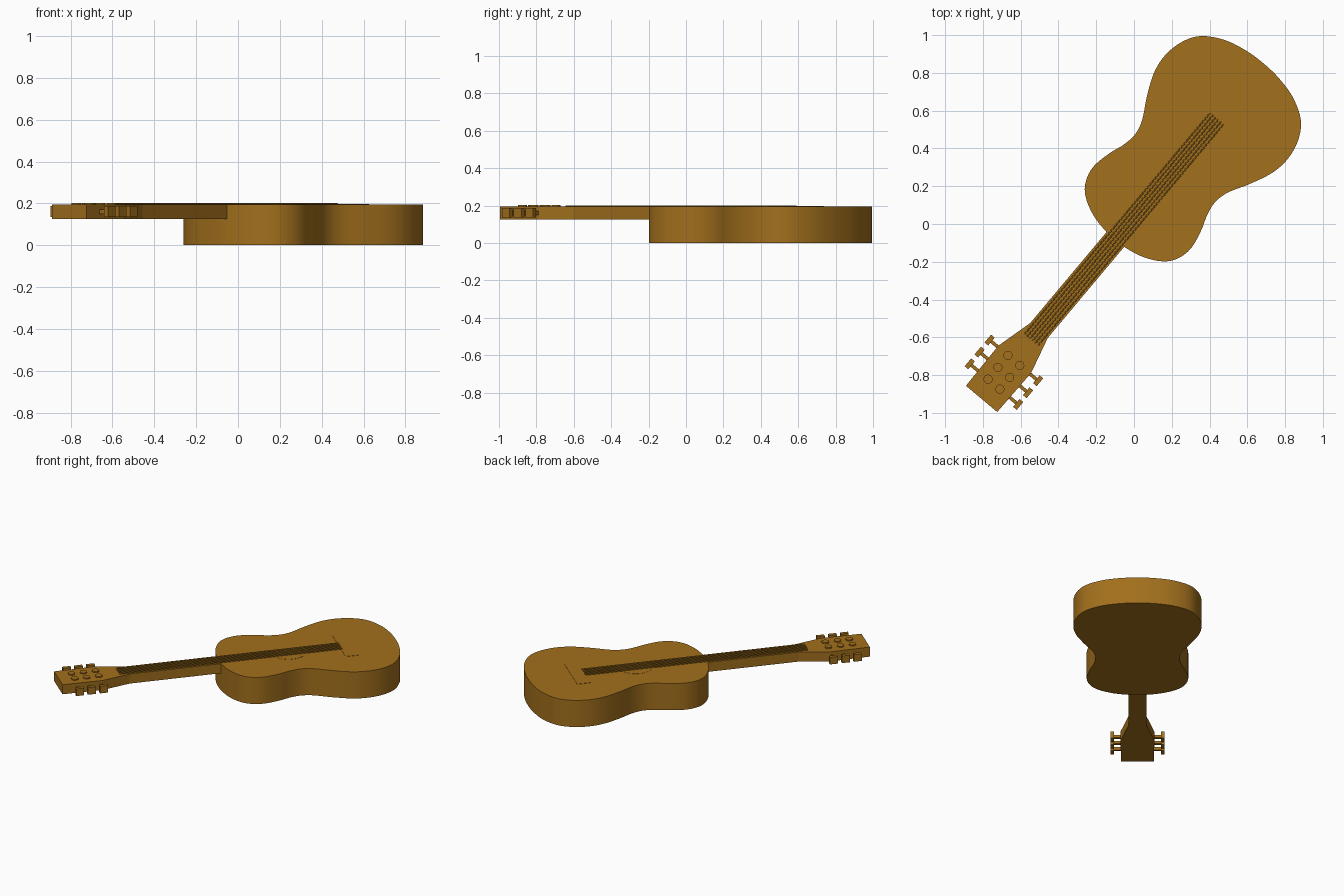
import bpy, bmesh, math
from mathutils import Matrix, Vector

if "Cube" in bpy.data.objects:
    bpy.data.objects.remove(bpy.data.objects["Cube"])

# Local frame: x runs along the strings, y across; then the whole guitar is turned 50 degrees
PLACE = Matrix.Rotation(math.radians(50), 4, 'Z') @ Matrix.Translation((0, 0.023, 0))
wood = bpy.data.materials.new("wood")
wood.diffuse_color = (0.36, 0.16, 0.012, 1)
wood.use_nodes = True
wood.node_tree.nodes["Principled BSDF"].inputs["Base Color"].default_value = wood.diffuse_color
TOP = 0.195


def finish(name, bm, smooth=False):
    bmesh.ops.recalc_face_normals(bm, faces=bm.faces)
    bm.transform(PLACE)
    me = bpy.data.meshes.new(name)
    bm.to_mesh(me)
    bm.free()
    me.materials.append(wood)
    ob = bpy.data.objects.new(name, me)
    bpy.context.collection.objects.link(ob)
    if smooth:
        bpy.ops.object.select_all(action='DESELECT')
        ob.select_set(True)
        bpy.context.view_layer.objects.active = ob
        bpy.ops.object.shade_smooth_by_angle(angle=math.radians(30))
    return ob


def prism(name, outline, z0, z1, smooth=False):
    bm = bmesh.new()
    face = bm.faces.new([bm.verts.new((x, y, z0)) for x, y in outline])
    ext = bmesh.ops.extrude_face_region(bm, geom=[face])
    verts = [g for g in ext['geom'] if isinstance(g, bmesh.types.BMVert)]
    bmesh.ops.translate(bm, vec=(0, 0, z1 - z0), verts=verts)
    return finish(name, bm, smooth)


def box(name, x0, x1, y0, y1, z0, z1):
    return prism(name, [(x0, y0), (x1, y0), (x1, y1), (x0, y1)], z0, z1)


def circle(cx, cy, r, n):
    return [(cx + r * math.cos(2 * math.pi * i / n), cy + r * math.sin(2 * math.pi * i / n))
            for i in range(n)]


def smooth_loop(pts, steps=5):
    # closed Catmull-Rom curve through the points
    p = [Vector(q) for q in pts]
    n, out = len(p), []
    for i in range(n):
        a, b, c, d = p[i - 1], p[i], p[(i + 1) % n], p[(i + 2) % n]
        for k in range(steps):
            t = k / steps
            out.append(0.5 * (2 * b + (c - a) * t + (2 * a - 5 * b + 4 * c - d) * t * t
                              + (3 * b - a - 3 * c + d) * t ** 3))
    return out


# Body: mirrored half outline
half = [(-0.125, 0.07), (-0.105, 0.165), (-0.06, 0.258), (0.0, 0.313), (0.09, 0.337),
        (0.2, 0.318), (0.29, 0.288), (0.37, 0.278), (0.45, 0.298), (0.56, 0.358),
        (0.68, 0.41), (0.79, 0.425), (0.9, 0.403), (0.99, 0.345), (1.055, 0.235), (1.085, 0.11)]
outline = [(-0.13, 0)] + half + [(1.092, 0)] + [(x, -y) for x, y in reversed(half)]
prism("body", smooth_loop(outline), 0, TOP, True)

# Neck and headstock
box("neck", -0.755, -0.12, -0.061, 0.061, 0.125, TOP)
prism("headstock", [(-0.755, -0.061), (-0.755, 0.061), (-0.955, 0.113), (-1.228, 0.108),
                    (-1.228, -0.108), (-0.955, -0.113)], 0.125, TOP)

# Sound hole disc and bridge lie almost flush on the top
prism("sound_hole", circle(0.352, 0, 0.117, 48), TOP - 0.005, TOP + 0.001, True)
box("bridge", 0.70, 0.80, -0.17, 0.17, TOP - 0.005, TOP + 0.002)

# Six strings
for i in range(6):
    y = (i - 2.5) * 0.0185
    bm = bmesh.new()
    m = Matrix.Translation((-0.055, y, TOP + 0.002)) @ Matrix.Rotation(math.pi / 2, 4, 'Y')
    bmesh.ops.create_cone(bm, cap_ends=True, segments=8, radius1=0.004, radius2=0.004,
                          depth=1.53, matrix=m)
    finish(f"string_{i + 1}", bm, True)

# Tuning posts, shafts and buttons on both sides of the headstock
for side, label in ((1, "left"), (-1, "right")):
    for i, x in enumerate((-0.962, -1.045, -1.126)):
        tag = f"{label}_{i + 1}"
        prism("tuning_post_" + tag, circle(x, side * 0.041, 0.024, 20), TOP - 0.01, TOP + 0.008, True)
        ys = sorted((side * 0.10, side * 0.160))
        box("tuner_shaft_" + tag, x - 0.009, x + 0.009, *ys, 0.15, 0.17)
        ys = sorted((side * 0.155, side * 0.18))
        box("tuner_button_" + tag, x - 0.027, x + 0.027, *ys, 0.135, 0.187)
